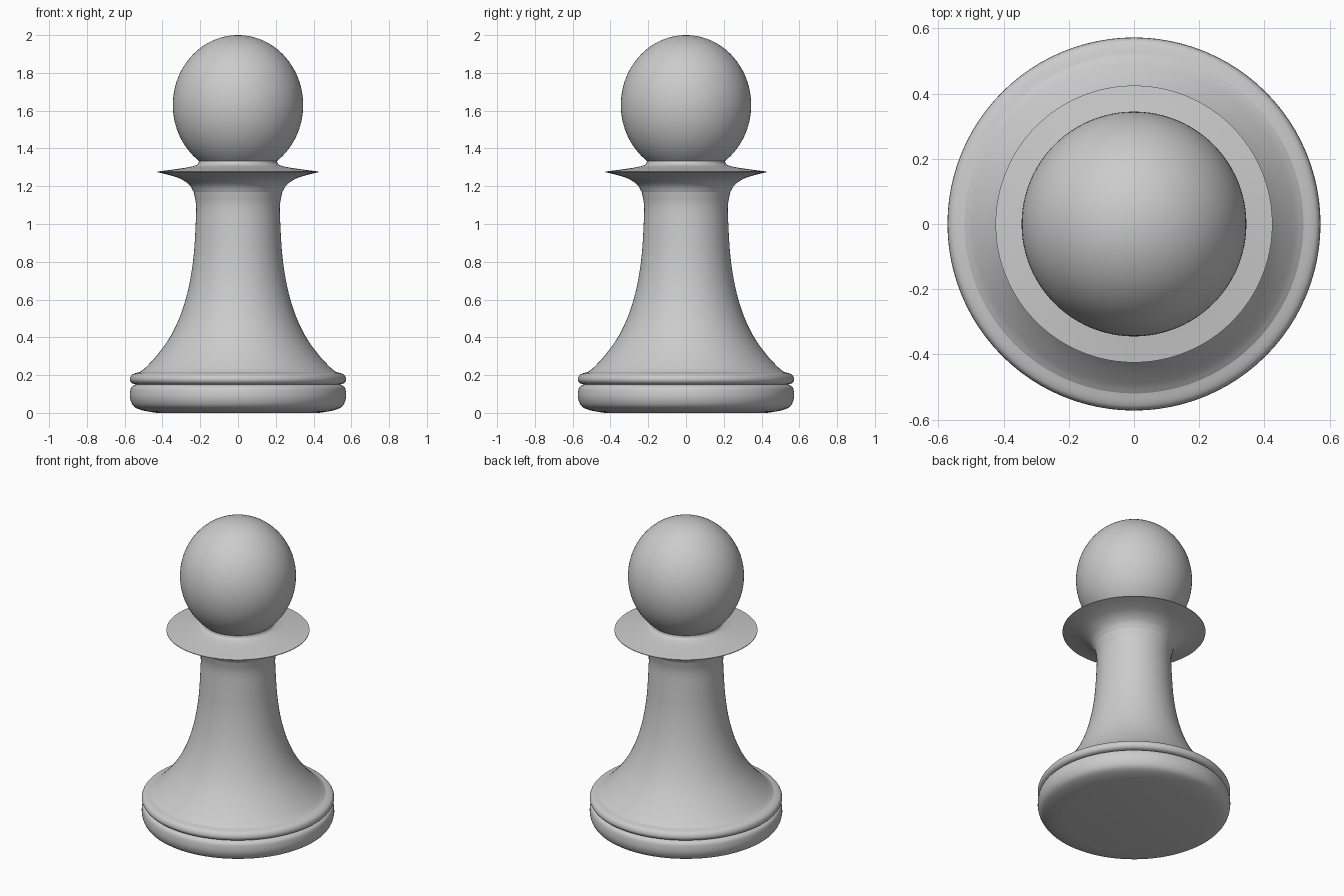
import bpy, bmesh, math
from mathutils import Vector

if "Cube" in bpy.data.objects:
    bpy.data.objects.remove(bpy.data.objects["Cube"])

SEGMENTS = 96


def smooth_path(pts, steps=4):
    """Catmull-Rom curve through (radius, height) points."""
    p = [Vector(q) for q in pts]
    p = [2 * p[0] - p[1]] + p + [2 * p[-1] - p[-2]]
    out = []
    for a, b, c, d in zip(p, p[1:], p[2:], p[3:]):
        for i in range(steps):
            t = i / steps
            out.append(0.5 * (2 * b + (c - a) * t + (2 * a - 5 * b + 4 * c - d) * t ** 2
                              + (3 * b - a - 3 * c + d) * t ** 3))
    return out + [p[-2]]


def lathe(name, profile):
    """Spin a profile about the z axis into a smooth shaded part."""
    bm = bmesh.new()
    verts = [bm.verts.new((r, 0, z)) for r, z in profile]
    edges = [bm.edges.new(pair) for pair in zip(verts, verts[1:])]
    bmesh.ops.spin(bm, geom=verts + edges, cent=(0, 0, 0), axis=(0, 0, 1),
                   angle=math.tau, steps=SEGMENTS, use_duplicate=False)
    bmesh.ops.remove_doubles(bm, verts=bm.verts, dist=1e-5)
    # profiles run upward, so side faces must point away from the axis
    bmesh.ops.recalc_face_normals(bm, faces=bm.faces)
    widest = max(bm.faces, key=lambda f: f.calc_center_median().xy.length * (abs(f.normal.z) < 0.7))
    if widest.normal.xy.dot(widest.calc_center_median().xy) < 0:
        bmesh.ops.reverse_faces(bm, faces=bm.faces)
    mesh = bpy.data.meshes.new(name)
    bm.to_mesh(mesh)
    bm.free()
    obj = bpy.data.objects.new(name, mesh)
    bpy.context.collection.objects.link(obj)
    bpy.ops.object.select_all(action='DESELECT')
    obj.select_set(True)
    bpy.context.view_layer.objects.active = obj
    bpy.ops.object.shade_smooth_by_angle(angle=math.radians(40))
    return obj


# Rounded foot disc with a flat underside
lathe("base", [(0, 0)] + smooth_path([
    (0.43, 0.0), (0.50, 0.012), (0.55, 0.033), (0.571, 0.075),
    (0.57, 0.12), (0.56, 0.14), (0.54, 0.15)]))

# Thin bead above the groove
lathe("base_ring", smooth_path([
    (0.54, 0.15), (0.562, 0.158), (0.572, 0.176), (0.566, 0.197),
    (0.55, 0.208), (0.52, 0.216)]))

# Flared stem
lathe("stem", smooth_path([
    (0.52, 0.216), (0.49, 0.24), (0.425, 0.31), (0.355, 0.41), (0.30, 0.53),
    (0.26, 0.67), (0.235, 0.83), (0.224, 1.0), (0.222, 1.1), (0.235, 1.17)]))

# Sharp-edged collar, underside then top
lathe("collar", smooth_path([
    (0.235, 1.17), (0.256, 1.205), (0.30, 1.237), (0.36, 1.258), (0.425, 1.274)])
    + smooth_path([(0.425, 1.278), (0.34, 1.289), (0.255, 1.302), (0.215, 1.315), (0.206, 1.333)]))

# Slightly tall ball head, cut off where it meets the collar
start = -math.acos(0.206 / 0.345)
lathe("head", [(0.345 * math.cos(a), 1.63 + 0.37 * math.sin(a)) for a in
               (start + (math.pi / 2 - start) * i / 40 for i in range(41))])
